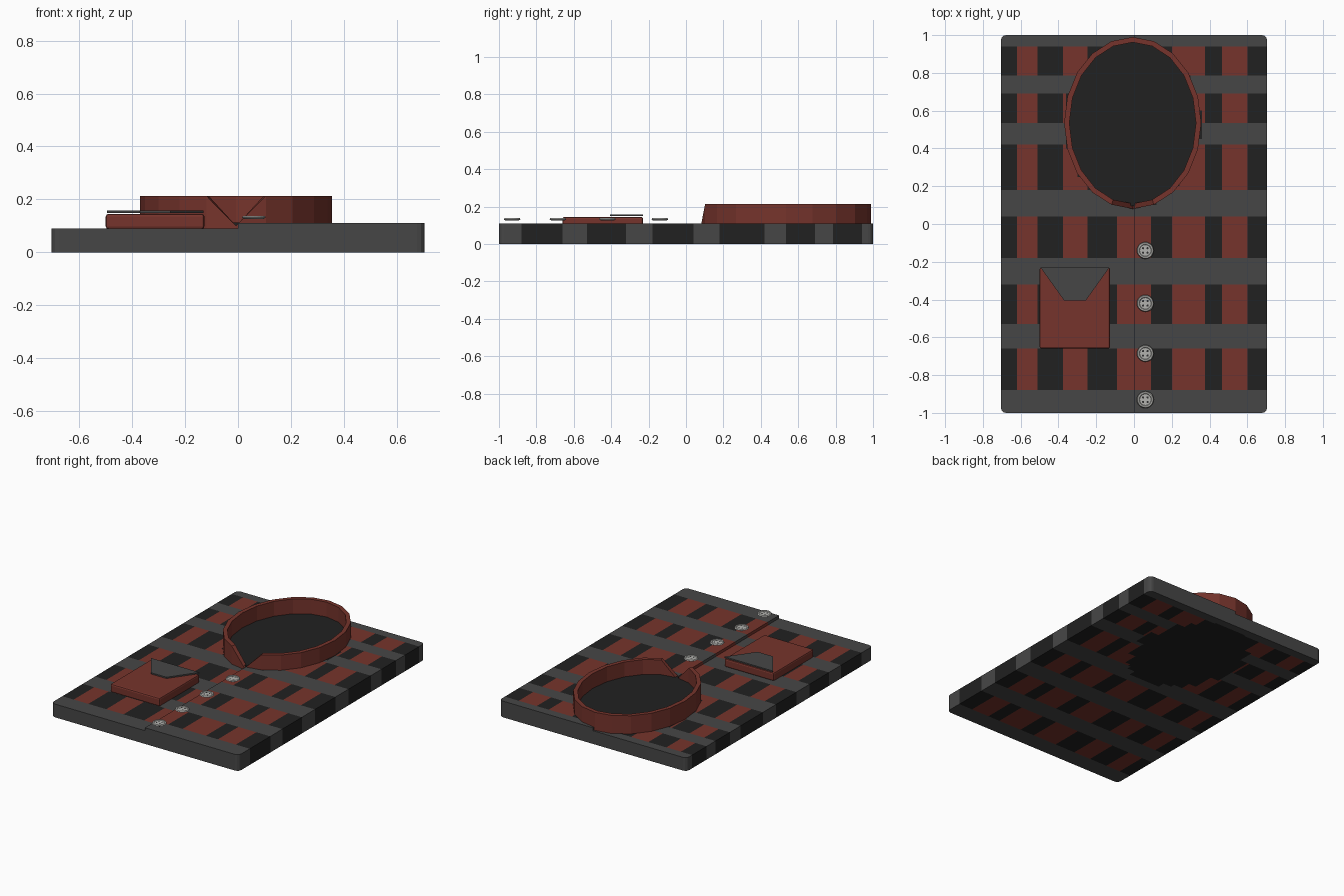
import bpy, bmesh, math
from mathutils import Matrix

if "Cube" in bpy.data.objects:
    bpy.data.objects.remove(bpy.data.objects["Cube"])


def mat(name, r, g, b):
    m = bpy.data.materials.new(name)
    m.diffuse_color = (r, g, b, 1)
    m.use_nodes = True
    m.node_tree.nodes["Principled BSDF"].inputs["Base Color"].default_value = m.diffuse_color
    return m


BLACK = mat("black_cloth", 0.015, 0.015, 0.015)
GREY = mat("grey_cloth", 0.062, 0.062, 0.062)
RED = mat("red_cloth", 0.18, 0.034, 0.025)
PEARL = mat("button_grey", 0.45, 0.45, 0.43)
HOLE = mat("button_hole_dark", 0.03, 0.03, 0.03)


def finish(name, bm, mats):
    bmesh.ops.recalc_face_normals(bm, faces=bm.faces)
    me = bpy.data.meshes.new(name)
    bm.to_mesh(me)
    bm.free()
    for m in mats:
        me.materials.append(m)
    ob = bpy.data.objects.new(name, me)
    bpy.context.collection.objects.link(ob)
    return ob


def prism(name, pts, z0, z1, m, bevel=0.0):
    bm = bmesh.new()
    f = bm.faces.new([bm.verts.new((x, y, z0)) for x, y in pts])
    ext = bmesh.ops.extrude_face_region(bm, geom=[f], use_keep_orig=True)
    for v in ext["geom"]:
        if isinstance(v, bmesh.types.BMVert):
            v.co.z = z1
    if bevel:
        bmesh.ops.bevel(bm, geom=bm.edges[:], offset=bevel, segments=2,
                        profile=0.5, affect='EDGES')
    return finish(name, bm, [m])


# plaid pattern: grey bands over red columns on black
W = 0.705
CX, CY, RX, RY = -0.007, 0.535, 0.363, 0.455
COLS = [(-.62, -.51), (-.375, -.245), (-.09, .09), (.2, .375), (.465, .6)]
BANDS = [(-1, -.88), (-.66, -.53), (-.32, -.18), (.04, .18),
         (.42, .535), (.69, .785), (.94, 1)]


def plaid(x, y):
    if ((x - CX) / (RX - .02)) ** 2 + ((y - CY) / (RY - .02)) ** 2 < 1:
        return 0
    if any(a - 1e-4 <= y <= b + 1e-4 for a, b in BANDS):
        return 1
    return 2 if any(a <= x <= b for a, b in COLS) else 0


# two body halves, the right one overlapping slightly higher
def half(name, xa, xb, top):
    xs = {xa, xb} | {v for c in COLS for v in c} | {round(-.36 + .06 * i, 3) for i in range(13)}
    ys = {v for b in BANDS for v in b} | {round(.1 + .05 * i, 3) for i in range(18)}
    xs = sorted(x for x in xs if xa <= x <= xb)
    ys = sorted(ys)
    bm = bmesh.new()
    layers = [[[bm.verts.new((x, y, z)) for y in ys] for x in xs] for z in (0, top)]
    nx, ny = len(xs), len(ys)
    for g in layers:
        for i in range(nx - 1):
            for j in range(ny - 1):
                bm.faces.new((g[i][j], g[i + 1][j], g[i + 1][j + 1], g[i][j + 1]))
    rim = [(i, 0) for i in range(nx)] + [(nx - 1, j) for j in range(1, ny)]
    rim += [(i, ny - 1) for i in range(nx - 2, -1, -1)] + [(0, j) for j in range(ny - 2, 0, -1)]
    lo, hi = layers
    for k, (i, j) in enumerate(rim):
        p, q = rim[(k + 1) % len(rim)]
        bm.faces.new((lo[i][j], lo[p][q], hi[p][q], hi[i][j]))
    corners = [e for e in bm.edges
               if all(abs(v.co.x) > W - .001 and abs(v.co.y) > .999 for v in e.verts)]
    bmesh.ops.bevel(bm, geom=corners, offset=.028, segments=3, profile=.5, affect='EDGES')
    for f in bm.faces:
        c = f.calc_center_median()
        f.material_index = plaid(c.x, c.y)
    return finish(name, bm, [BLACK, GREY, RED])


half("shirt_left_half", -W, 0, .09)
half("shirt_right_half", 0, W, .11)

# collar ring with a V opening at the front
N = 20
ang = [-math.pi / 2 + 2 * math.pi * i / N for i in range(N)]
bm = bmesh.new()
rings = []
for i, a in enumerate(ang):
    zt = .1 if i == 0 else .213
    ring = []
    for inset, z in ((0, .088), (0, zt), (.028, zt), (.028, .088)):
        ring.append(bm.verts.new((CX + (RX - inset) * math.cos(a),
                                  CY + (RY - inset) * math.sin(a), z)))
    rings.append(ring)
for i in range(N):
    a, b = rings[i], rings[(i + 1) % N]
    for k in range(4):
        m = (k + 1) % 4
        bm.faces.new((a[k], b[k], b[m], a[m]))
finish("collar", bm, [RED])

# dark neck lining inside the collar
prism("neck_lining", [(CX + (RX - .015) * math.cos(a), CY + (RY - .015) * math.sin(a))
                      for a in ang], .08, .112, BLACK)

# chest pocket and its flap
prism("pocket", [(-.5, -.66), (-.127, -.66), (-.127, -.23), (-.5, -.23)],
      .088, .145, RED, .01)
prism("pocket_flap", [(-.495, -.23), (-.37, -.405), (-.255, -.405), (-.13, -.23)],
      .149, .158, GREY)


# four-hole buttons with a raised rim
def button(name, x, y):
    prof = [(0, .126), (.036, .126), (.045, .131), (.041, .138), (.033, .138), (.03, .135), (0, .135)]
    bm = bmesh.new()
    vs = [bm.verts.new((r, 0, z)) for r, z in prof]
    es = [bm.edges.new(p) for p in zip(vs, vs[1:])]
    bmesh.ops.spin(bm, geom=vs + es, cent=(0, 0, 0), axis=(0, 0, 1),
                   angle=2 * math.pi, steps=20, use_merge=True)
    bmesh.ops.remove_doubles(bm, verts=bm.verts, dist=1e-5)
    old = set(bm.faces)
    for sx in (-.012, .012):
        for sy in (-.012, .012):
            bmesh.ops.create_circle(bm, cap_ends=True, segments=10, radius=.006,
                                    matrix=Matrix.Translation((sx, sy, .1356)))
    for f in bm.faces:
        f.material_index = 0 if f in old else 1
    bmesh.ops.translate(bm, verts=bm.verts, vec=(x, y, 0))
    finish(name, bm, [PEARL, HOLE])


for n, y in enumerate((-.14, -.42, -.685, -.93)):
    button(f"button_{n + 1}", .06, y)
